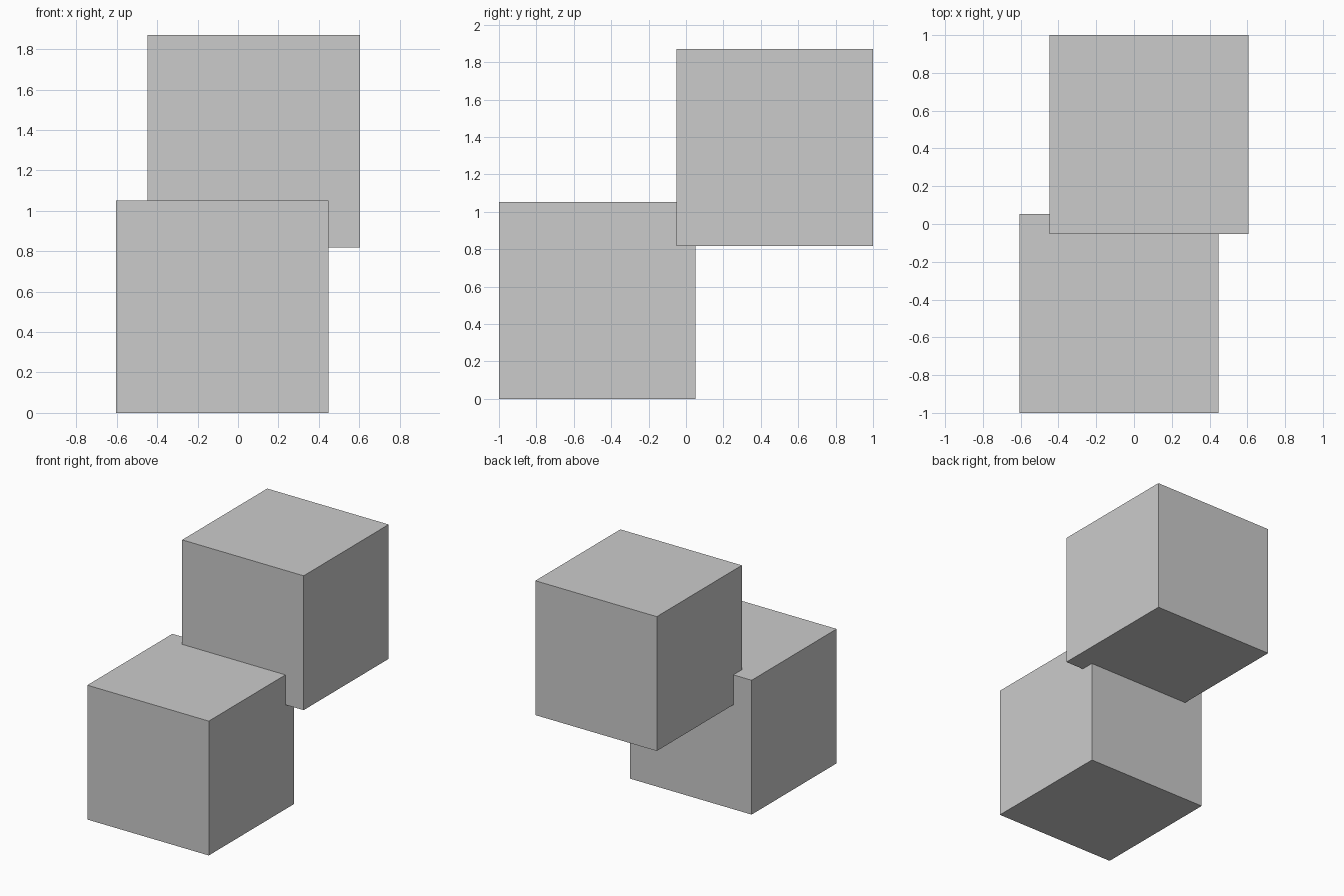
import bpy

if "Cube" in bpy.data.objects:
    bpy.data.objects.remove(bpy.data.objects["Cube"])

SIZE = 1.052  # edge length shared by both cubes


def add_cube(name, centre):
    bpy.ops.mesh.primitive_cube_add(size=SIZE, location=centre)
    bpy.context.object.name = name


# Lower cube stands on the ground at the front left
add_cube("lower_cube", (-0.079, -0.474, SIZE / 2))

# Upper cube overlaps its back right top corner
add_cube("upper_cube", (0.079, 0.474, 1.344))
